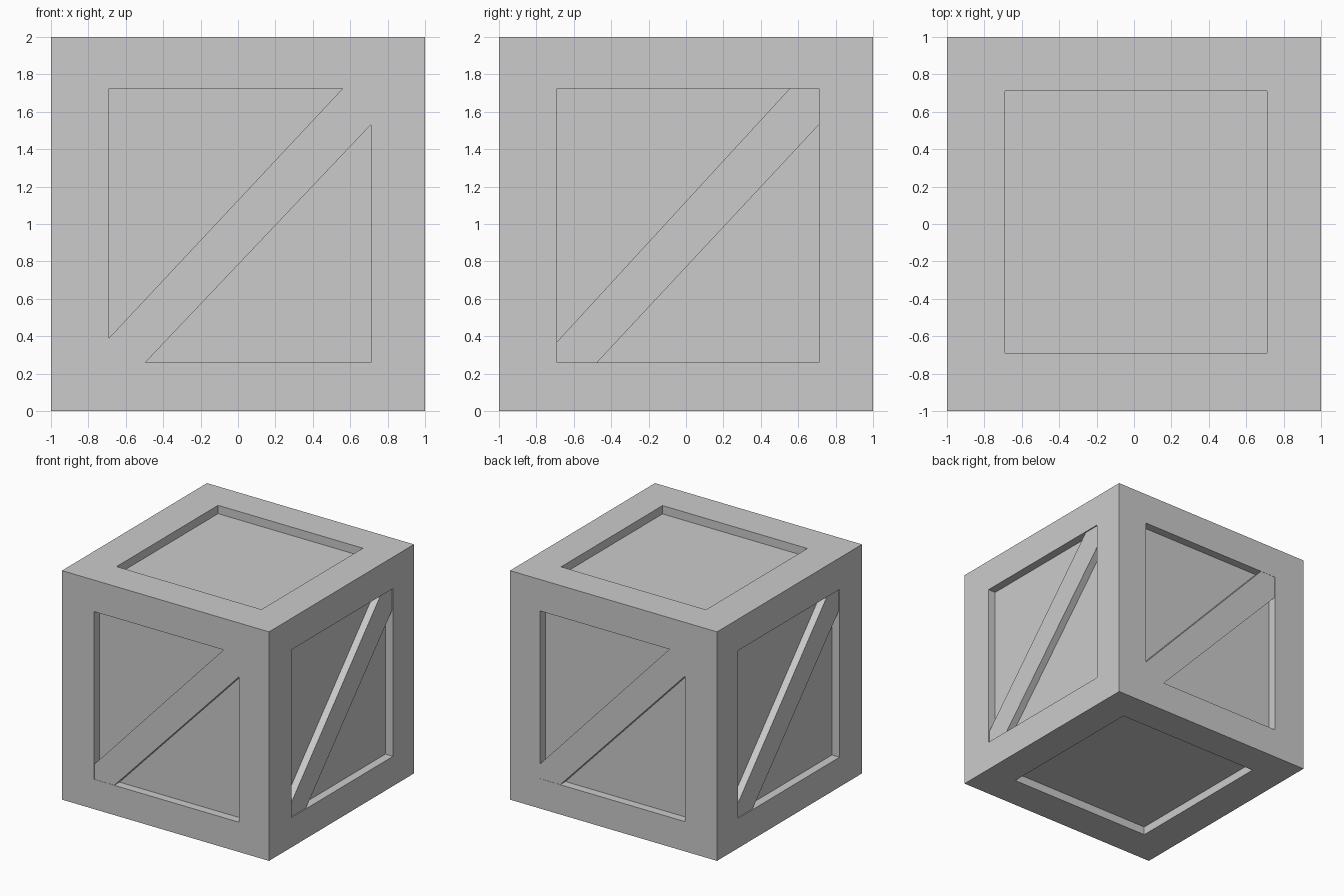
import bpy, bmesh
from mathutils import Vector

if "Cube" in bpy.data.objects:
    bpy.data.objects.remove(bpy.data.objects["Cube"])

DEPTH = 0.073                       # how far the panels sit behind the frame
LO = Vector((-0.69, -0.69, 0.26))   # panel opening limits on each axis
HI = Vector((0.71, 0.71, 1.725))
MID = Vector((0, 0, 1))


def make_object(name, bm):
    bmesh.ops.recalc_face_normals(bm, faces=bm.faces)
    mesh = bpy.data.meshes.new(name)
    bm.to_mesh(mesh)
    bm.free()
    obj = bpy.data.objects.new(name, mesh)
    bpy.context.collection.objects.link(obj)
    return obj


def fit_opening(face, axis, side, depth):
    """Move a face's corners to the opening, sunk by depth."""
    for v in face.verts:
        for k in range(3):
            if k == axis:
                v.co[k] = MID[k] + side * (1 - depth)
            else:
                v.co[k] = HI[k] if v.co[k] > MID[k] else LO[k]


# Crate body: cube with a recessed panel in all six faces
bm = bmesh.new()
bmesh.ops.create_cube(bm, size=2)
bmesh.ops.translate(bm, verts=bm.verts, vec=MID)
for face in list(bm.faces):
    axis = max(range(3), key=lambda k: abs(face.normal[k]))
    side = 1 if face.normal[axis] > 0 else -1
    for depth in (0, DEPTH):
        bmesh.ops.inset_individual(bm, faces=[face], thickness=0.05)
        fit_opening(face, axis, side, depth)
make_object("crate_body", bm)


def brace(name, axis, side, flip, low_z, low_u, high_u, high_z, drop):
    """Diagonal plank across a side panel; flip turns it for the opposite side."""
    u0, u1, z0, z1 = LO[1 - axis], HI[1 - axis], LO.z, HI.z
    profile = [(u0, z0), (low_u, z0), (u1, high_z), (u1, z1), (high_u, z1), (u0, low_z)]
    bm = bmesh.new()
    verts = []
    for u, z in profile:
        co = [0, 0, z]
        co[axis] = side * (1 - DEPTH - 0.01)
        co[1 - axis] = u0 + u1 - u if flip else u
        verts.append(bm.verts.new(co))
    base = bm.faces.new(verts)
    out = bmesh.ops.extrude_face_region(bm, geom=[base])["geom"]
    move = [0, 0, 0]
    move[axis] = side * (DEPTH + 0.01 - drop)
    bmesh.ops.translate(bm, vec=move, verts=[g for g in out if isinstance(g, bmesh.types.BMVert)])
    bm.normal_update()
    make_object(name, bm)


# Diagonal braces: opposite sides match by a half turn
for name, side, flip in (("front_brace", -1, False), ("back_brace", 1, True)):
    brace(name, 1, side, flip, 0.39, -0.495, 0.56, 1.53, 0.002)
for name, side, flip in (("right_brace", 1, False), ("left_brace", -1, True)):
    brace(name, 0, side, flip, 0.37, -0.475, 0.555, 1.53, 0.01)
